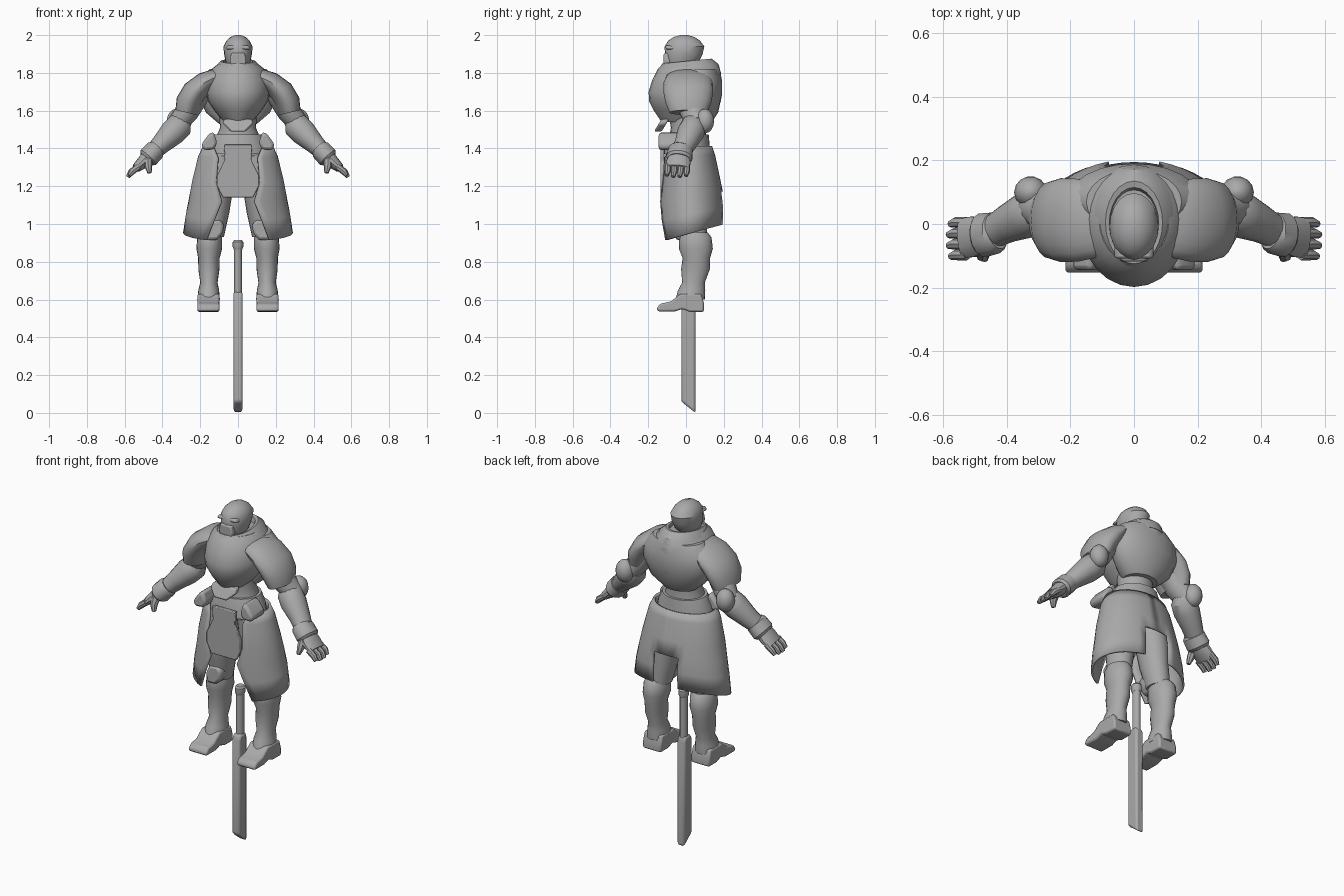
import bpy, bmesh, math
from mathutils import Vector

grey = bpy.data.materials.new("plain grey")
grey.diffuse_color = (0.4, 0.4, 0.4, 1)


def finish(name, bm, mirror=False, bevel=0, solid=0, angle=35):
    bmesh.ops.recalc_face_normals(bm, faces=bm.faces)
    me = bpy.data.meshes.new(name)
    bm.to_mesh(me)
    bm.free()
    ob = bpy.data.objects.new(name, me)
    bpy.context.collection.objects.link(ob)
    me.materials.append(grey)
    bpy.ops.object.select_all(action='DESELECT')
    bpy.context.view_layer.objects.active = ob
    ob.select_set(True)
    bpy.ops.object.shade_smooth_by_angle(angle=math.radians(angle))
    if solid:
        m = ob.modifiers.new("thickness", 'SOLIDIFY')
        m.thickness, m.offset = solid, 0
    if bevel:
        m = ob.modifiers.new("bevel", 'BEVEL')
        m.width, m.segments = bevel, 2
    if mirror:
        ob.modifiers.new("mirror", 'MIRROR')
    return ob


def skin(rings, name, **kw):
    """Join rings of points into a closed body."""
    bm = bmesh.new()
    vs = [[bm.verts.new(p) for p in r] for r in rings]
    n = len(vs[0])
    for a, b in zip(vs, vs[1:]):
        for i in range(n):
            j = (i + 1) % n
            bm.faces.new((a[i], a[j], b[j], b[i]))
    bm.faces.new(vs[0])
    bm.faces.new(vs[-1])
    return finish(name, bm, **kw)


def loft(name, rows, n=20, tilt=0, **kw):
    """Stacked level ellipses: z, centre x, centre y, radius x, radius y."""
    rings = []
    for z, cx, cy, rx, ry in rows:
        ring = []
        for i in range(n):
            a = math.tau * i / n
            y = cy + ry * math.sin(a)
            ring.append((cx + rx * math.cos(a), y, z + tilt * y))
        rings.append(ring)
    return skin(rings, name, **kw)


def tube(name, rows, n=14, **kw):
    """Ellipses across a path: x, y, z, radius in the xz plane, radius along y."""
    pts = [Vector(r[:3]) for r in rows]
    rings = []
    for k, r in enumerate(rows):
        t = (pts[min(k + 1, len(pts) - 1)] - pts[max(k - 1, 0)]).normalized()
        u = t.cross(Vector((0, 1, 0))).normalized()
        v = u.cross(t)
        rings.append([pts[k] + u * r[3] * math.cos(math.tau * i / n)
                      + v * r[4] * math.sin(math.tau * i / n) for i in range(n)])
    return skin(rings, name, **kw)


def plate(name, pts, axis, a, b, lean=0, **kw):
    """Outline pushed from a to b along x or y; lean shifts y with height."""
    def place(p, d):
        return (d, p[0], p[1]) if axis == 'x' else (p[0], d + lean * (p[1] - pts[0][1]), p[1])
    return skin([[place(p, d) for p in pts] for d in (a, b)], name, **kw)


def ball(name, c, r, **kw):
    loft(name, [(c[2] - r[2] * math.cos(t), c[0], c[1], r[0] * math.sin(t), r[1] * math.sin(t))
                for t in [0.1 + (math.pi - 0.2) * i / 8 for i in range(9)]], n=14, **kw)


# Head, mask and neck
loft("head", [(1.82, 0, -.035, .045, .06), (1.855, 0, -.022, .065, .088), (1.90, 0, -.012, .074, .10),
              (1.94, 0, -.008, .077, .105), (1.97, 0, -.01, .062, .085), (1.99, 0, -.01, .04, .055),
              (2.0, 0, -.01, .015, .02)])
plate("face_mask", [(-.03, 1.825), (.03, 1.825), (.045, 1.86), (.036, 1.905), (-.036, 1.905), (-.045, 1.86)],
      'y', -.118, -.06, bevel=.008)
plate("brow", [(-.065, 1.925), (.065, 1.925), (.055, 1.945), (-.055, 1.945)], 'y', -.108, -.03, bevel=.008)
loft("neck", [(1.75, 0, 0, .07, .08), (1.84, 0, -.01, .055, .07)])

# Torso
loft("breastplate", [(1.54, 0, -.005, .075, .125), (1.60, 0, -.005, .125, .165), (1.65, 0, -.005, .158, .19),
                     (1.70, 0, -.004, .168, .194), (1.76, 0, .005, .165, .185), (1.82, 0, .015, .14, .165),
                     (1.845, 0, .015, .11, .14)], n=24)
loft("back_armour", [(1.53, 0, .05, .10, .08), (1.59, 0, .07, .17, .10), (1.68, 0, .075, .21, .115),
                     (1.76, 0, .075, .21, .115), (1.82, 0, .07, .15, .10)], n=24)
loft("collar", [(1.775, 0, .012, .15, .175), (1.83, 0, .012, .125, .16), (1.862, 0, .005, .09, .13),
                (1.86, 0, .0, .078, .115), (1.81, 0, 0, .07, .10)], n=24, tilt=.1)
loft("waist", [(1.36, 0, 0, .14, .11), (1.45, 0, .01, .12, .10), (1.51, 0, .01, .095, .09),
               (1.57, 0, .01, .10, .10)])
loft("belt", [(1.37, 0, .005, .165, .125), (1.42, 0, .005, .155, .12), (1.475, 0, .01, .125, .11)])
plate("belly_plate", [(-.075, 1.555), (-.08, 1.53), (-.04, 1.49), (.04, 1.49), (.08, 1.53), (.075, 1.555)],
      'y', -.13, -.09, lean=.6, bevel=.008)

# Shoulders and arms
tube("shoulder_guard", [(.08, .012, 1.785, .03, .09), (.12, .012, 1.777, .045, .118), (.175, .012, 1.75, .056, .13),
                        (.23, .012, 1.70, .066, .132), (.262, .012, 1.645, .067, .122), (.275, .012, 1.59, .058, .10)],
     n=20, mirror=True)
tube("upper_arm", [(.20, .02, 1.70, .06, .07), (.265, .035, 1.60, .062, .07), (.32, .06, 1.53, .055, .06)], mirror=True)
ball("elbow_pad", (.325, .10, 1.545), (.052, .05, .065), mirror=True)
tube("forearm", [(.285, .055, 1.55, .045, .05), (.305, .045, 1.525, .07, .068), (.345, .025, 1.485, .07, .072),
                 (.40, 0, 1.43, .055, .06), (.445, -.025, 1.385, .045, .052)], mirror=True)
tube("cuff", [(.43, -.025, 1.40, .045, .055), (.437, -.028, 1.393, .055, .066),
              (.475, -.035, 1.352, .056, .07), (.485, -.037, 1.342, .045, .06)], mirror=True)
tube("palm", [(.47, -.035, 1.36, .04, .055), (.505, -.04, 1.325, .034, .065), (.54, -.045, 1.295, .024, .064)],
     mirror=True)
for i in range(4):
    y, s = .005 - .034 * i, (.9, 1, 1, .88)[i]
    tube(f"finger_{i + 1}", [(.525, y, 1.305, .018, .017), (.525 + .04 * s, y, 1.305 - .03 * s, .018, .017),
                             (.525 + .058 * s, y - .005, 1.305 - .055 * s, .011, .011)], n=8, mirror=True)
tube("thumb", [(.475, -.075, 1.345, .024, .024), (.475, -.10, 1.305, .021, .02), (.468, -.108, 1.27, .011, .012)],
     n=8, mirror=True)

# Skirt: each row has height, radii, centre y and front edge x; hem rises to the back and has a rear slit
rows = [(1.41, .18, .125, .008, .13), (1.35, .205, .138, .01, .105), (1.22, .235, .155, .017, .115),
        (1.12, .252, .165, .024, .085), (1.02, .27, .17, .028, .125), (.91, .285, .165, .03, .165)]
bm = bmesh.new()
cols, grid = 18, []
for k, (z, rx, ry, cy, ex) in enumerate(rows):
    t0, line = math.asin(ex / rx), []
    for i in range(cols + 1):
        a = t0 + (math.pi - t0) * i / cols
        y = cy - ry * math.cos(a)
        rise = max(0, y + .12) / .32 * .09 * k / (len(rows) - 1)
        line.append(bm.verts.new((rx * math.sin(a), y, z + rise)))
    grid.append(line)
for k in range(len(rows) - 1):
    for i in range(cols):
        if not (k >= 3 and i >= cols - 2):
            bm.faces.new((grid[k][i], grid[k][i + 1], grid[k + 1][i + 1], grid[k + 1][i]))
finish("skirt", bm, solid=.012, mirror=True)
plate("front_panel", [(-.075, 1.42), (-.07, 1.34), (-.11, 1.26), (-.11, 1.2), (-.08, 1.14),
                      (.08, 1.14), (.11, 1.2), (.11, 1.26), (.07, 1.34), (.075, 1.42)], 'y', -.135, -.115, bevel=.004)
plate("hip_pad", [(.11, 1.43), (.13, 1.49), (.155, 1.475), (.195, 1.42), (.18, 1.39), (.125, 1.395)],
      'y', -.145, -.02, bevel=.015, mirror=True)

# Legs
loft("thigh", [(1.36, .085, .01, .08, .09), (1.18, .112, .015, .085, .095), (1.06, .118, .025, .072, .085),
               (.93, .135, .04, .06, .07)], mirror=True)
plate("knee_guard", [(.075, 1.0), (.10, 1.025), (.15, 1.02), (.175, .97), (.165, .915), (.11, .915), (.08, .95)],
      'y', -.055, .02, bevel=.015, mirror=True)
loft("greave", [(.955, .148, .045, .056, .07), (.93, .15, .05, .066, .085), (.87, .152, .052, .068, .09),
                (.82, .154, .055, .057, .073), (.76, .154, .05, .056, .076), (.69, .154, .04, .046, .06),
                (.65, .155, .03, .055, .072), (.60, .156, .022, .06, .078)], mirror=True)
plate("boot", [(.095, .535), (.095, .58), (.08, .63), (-.03, .63), (-.08, .59), (-.135, .578), (-.155, .555),
               (-.15, .537), (-.06, .537), (-.02, .55), (.02, .535)], 'x', .098, .215, bevel=.015, mirror=True)

# Slanted pole with grip and pommel
blade = [(-.025, .06), (.05, 0), (.05, .61), (.04, .64), (-.01, .64), (-.025, .61)]
plate("pole", blade, 'x', -.025, .025, bevel=.012)
loft("grip", [(.62, 0, .02, .021, .024), (.88, 0, .02, .021, .024)], n=12)
loft("pommel", [(.865, 0, .02, .022, .025), (.878, 0, .02, .028, .03), (.905, 0, .02, .028, .03),
                (.915, 0, .02, .02, .022)], n=12)
